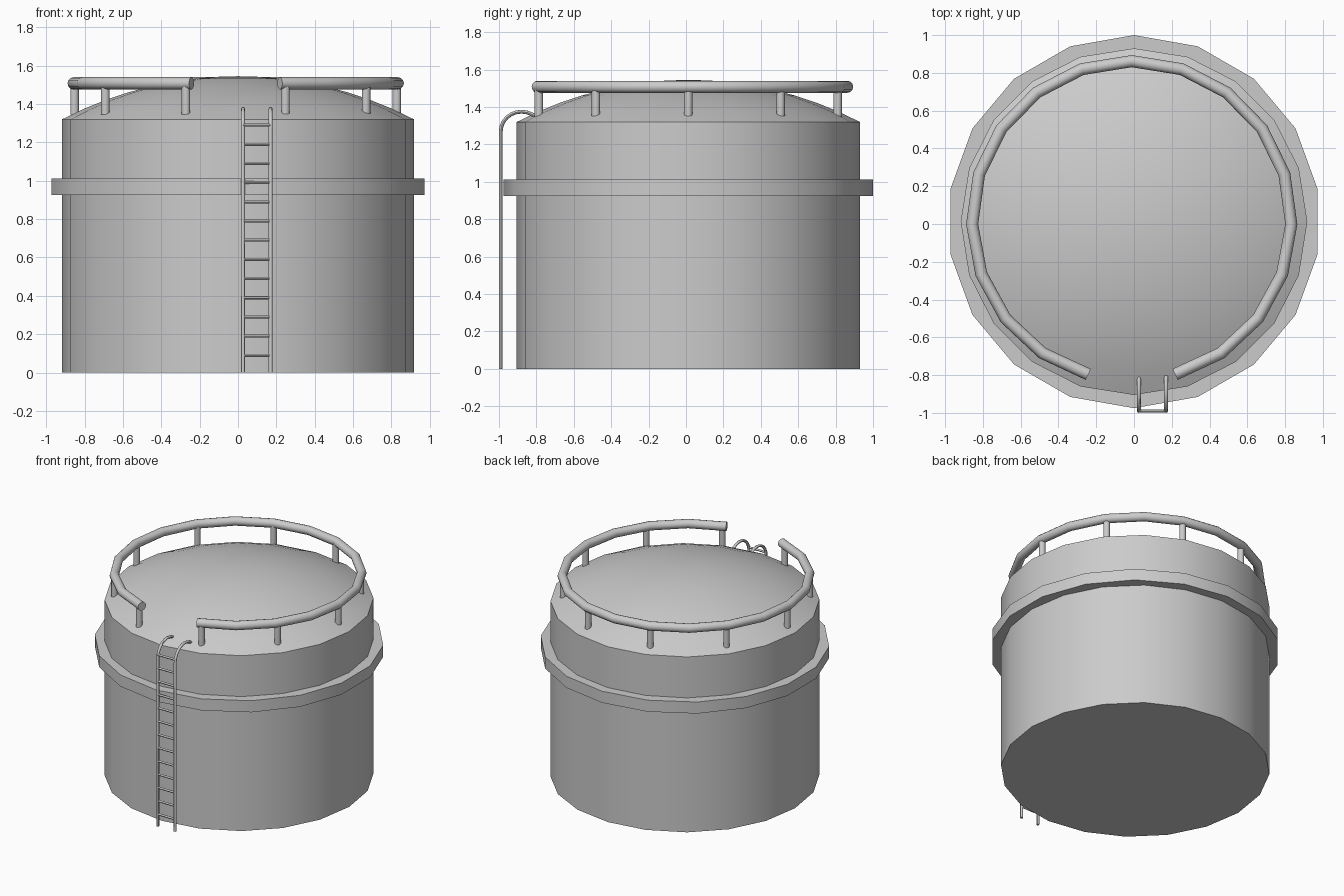
import bpy, bmesh
from math import sin, cos, pi, radians, sqrt
from mathutils import Vector

if "Cube" in bpy.data.objects:
    bpy.data.objects.remove(bpy.data.objects["Cube"])

CY = 0.0125  # tank axis sits slightly behind the origin because of the ladder


def finish(name, bm, angle=32):
    bmesh.ops.recalc_face_normals(bm, faces=bm.faces)
    me = bpy.data.meshes.new(name)
    bm.to_mesh(me)
    bm.free()
    ob = bpy.data.objects.new(name, me)
    bpy.context.collection.objects.link(ob)
    bpy.ops.object.select_all(action='DESELECT')
    ob.select_set(True)
    bpy.context.view_layer.objects.active = ob
    bpy.ops.object.shade_smooth_by_angle(angle=radians(angle))
    return ob


def lathe(name, profile, sides, closed=False):
    """Revolve (radius, z) points; one vertex column lies on +y."""
    bm = bmesh.new()
    rings = []
    for r, z in profile:
        if r < 1e-6:
            rings.append([bm.verts.new((0, CY, z))] * sides)
        else:
            angs = [pi / 2 + 2 * pi * i / sides for i in range(sides)]
            rings.append([bm.verts.new((r * cos(a), CY + r * sin(a), z)) for a in angs])
    pairs = list(zip(rings, rings[1:] + rings[:1])) if closed else list(zip(rings, rings[1:]))
    for lo, hi in pairs:
        for i in range(sides):
            j = (i + 1) % sides
            bm.faces.new(list(dict.fromkeys((lo[i], lo[j], hi[j], hi[i]))))
    return finish(name, bm)


def tube(name, path, radius, sides=10):
    """Capped round tube along a path of points."""
    pts = [Vector(p) for p in path]
    bm = bmesh.new()
    rings = []
    ref = Vector((1, 0, 0)) if all(abs(p.x - pts[0].x) < 1e-6 for p in pts) else Vector((0, 0, 1))
    for i, p in enumerate(pts):
        d_in = (p - pts[max(i - 1, 0)]).normalized()
        d_out = (pts[min(i + 1, len(pts) - 1)] - p).normalized()
        t = (d_in + d_out).normalized()
        u = ref.cross(t).normalized()
        v = t.cross(u)
        rings.append([bm.verts.new(p + radius * (cos(a) * u + sin(a) * v))
                      for a in (2 * pi * k / sides for k in range(sides))])
    for lo, hi in zip(rings, rings[1:]):
        for k in range(sides):
            n = (k + 1) % sides
            bm.faces.new((lo[k], lo[n], hi[n], hi[k]))
    bm.faces.new(rings[0])
    bm.faces.new(rings[-1])
    return finish(name, bm, 45)


# Tank wall with flat base and shallow spherical roof
R, EAVE, TOP = 0.9175, 1.32, 1.545
h = TOP - EAVE
S = (R * R + h * h) / (2 * h)
roof = [(R * (1 - i / 8), TOP - S + sqrt(S * S - (R * (1 - i / 8)) ** 2)) for i in range(9)]
lathe("tank_body", [(0, 0), (R, 0)] + roof, 20)

# Stiffening band around the wall
lathe("tank_band", [(0.89, 0.925), (0.9875, 0.925), (0.9875, 1.012), (0.89, 1.012)], 18, closed=True)

# Guard rail, open at the front above the ladder
RX, RY, RR = -0.012, 0.017, 0.845
gap, n = radians(15.8), 18
tube("guard_rail", [(RX + RR * cos(a), RY + RR * sin(a), 1.508)
                    for a in (-pi / 2 + gap + (2 * pi - 2 * gap) * i / n for i in range(n + 1))],
     0.032, 12)

# Rail posts
for i in range(10):
    a = -pi / 2 + radians(18 + 36 * i)
    x, y = RX + 0.84 * cos(a), RY - 0.005 + 0.84 * sin(a)
    tube(f"rail_post_{i + 1}", [(x + 0, y, 1.345), (x, y, 1.50)], 0.023)

# Ladder stringers curving over the eave
LY = -0.99
hook = [(LY + 0.11 * (1 - cos(a)), 1.27 + 0.105 * sin(a))
        for a in (radians(t) for t in range(0, 91, 15))]
side = [(LY, 0.0)] + hook + [(-0.845, 1.37), (-0.805, 1.352)]
for label, x in (("left", 0.026), ("right", 0.17)):
    tube(f"ladder_stringer_{label}", [(x, y, z) for y, z in side], 0.01, 8)

# Ladder rungs
for i in range(13):
    z = 0.09 + 0.1 * i
    tube(f"ladder_rung_{i + 1}", [(0.026, LY, z), (0.17, LY + 1e-5, z)], 0.008, 8)
